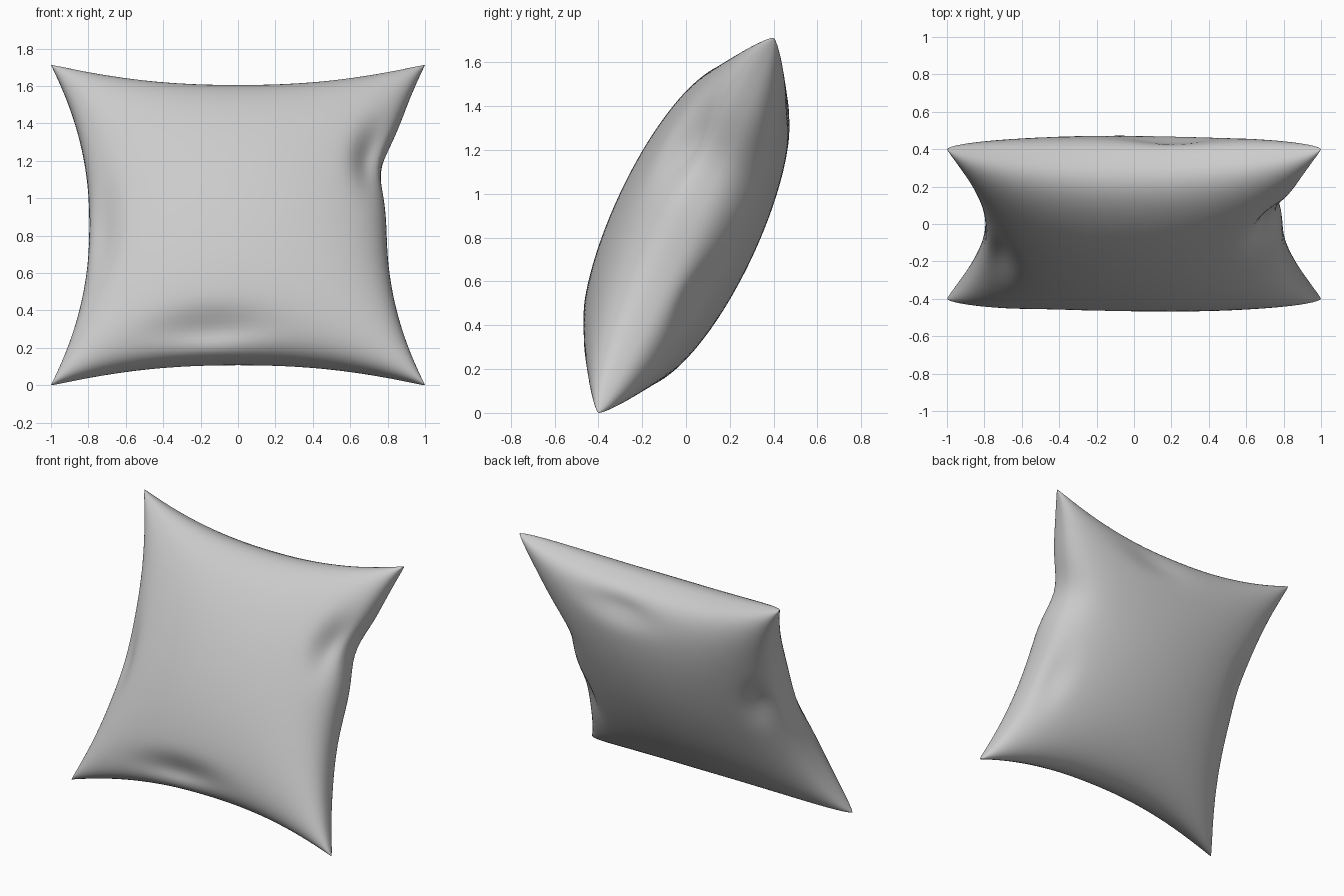
import bpy, bmesh, math
from mathutils import Matrix, Vector

if "Cube" in bpy.data.objects:
    bpy.data.objects.remove(bpy.data.objects["Cube"], do_unlink=True)

HALF_W, HALF_L, PUFF = 1.0, 0.945, 0.335
CUTS = 56

# Soft creases near the seams: side, u, v, radius u, radius v, depth
CREASES = [
    (1, 0.88, 0.38, 0.10, 0.20, 0.06),
    (1, -0.15, -0.86, 0.30, 0.10, 0.06),
    (1, -0.90, -0.10, 0.08, 0.25, 0.04),
    (-1, 0.20, 0.88, 0.25, 0.09, 0.04),
    (-1, -0.88, 0.15, 0.09, 0.18, 0.04),
    (-1, 0.88, -0.30, 0.09, 0.20, 0.03),
]


def bump(u, v, cu, cv, ru, rv):
    return math.exp(-((u - cu) / ru) ** 2 - ((v - cv) / rv) ** 2)


def pillow_point(s, t, side):
    # Sample more densely towards the seam, where the cloth turns fastest
    u, v = math.sin(s * math.pi / 2), math.sin(t * math.pi / 2)
    # Seams draw inwards between the four corners
    x = HALF_W * u * (1 - 0.205 * (1 - abs(v) ** 2.2))
    y = HALF_L * v * (1 - 0.155 * (1 - abs(u) ** 2.2))
    x -= 0.05 * bump(u, v, 1, 0.35, 0.2, 0.2)
    # Inflated height, zero along the seam
    h = PUFF * max(0, (1 - u * u) * (1 - v * v)) ** 0.39
    fade = min(1, h / 0.12)
    for face, cu, cv, ru, rv, depth in CREASES:
        if face == side:
            h -= depth * fade * bump(u, v, cu, cv, ru, rv)
    return Vector((x, y, side * max(h, 0)))


# Two cloth panels joined at the seam
bm = bmesh.new()
for side in (1, -1):
    panel = bmesh.ops.create_grid(bm, x_segments=CUTS, y_segments=CUTS, size=1)
    for vert in panel["verts"]:
        vert.co = pillow_point(vert.co.x, vert.co.y, side)
bmesh.ops.remove_doubles(bm, verts=bm.verts, dist=0.0002)
bmesh.ops.recalc_face_normals(bm, faces=bm.faces)

# Lean the pillow back, with its lower corners on the ground
lean = math.atan2(0.855, 0.40)
bm.transform(Matrix.Rotation(lean, 4, "X"))
low = min(v.co.z for v in bm.verts)
bm.transform(Matrix.Translation((0, 0, -low)))

mesh = bpy.data.meshes.new("pillow")
bm.to_mesh(mesh)
bm.free()
pillow = bpy.data.objects.new("pillow", mesh)
bpy.context.collection.objects.link(pillow)

# Plain grey cloth
cloth = bpy.data.materials.new("grey_cloth")
cloth.use_nodes = True
cloth.diffuse_color = (0.6, 0.6, 0.6, 1)
shader = next(n for n in cloth.node_tree.nodes if n.type == "BSDF_PRINCIPLED")
shader.inputs["Base Color"].default_value = cloth.diffuse_color
mesh.materials.append(cloth)

bpy.ops.object.select_all(action="DESELECT")
pillow.select_set(True)
bpy.context.view_layer.objects.active = pillow
bpy.ops.object.shade_smooth_by_angle(angle=math.radians(50))
